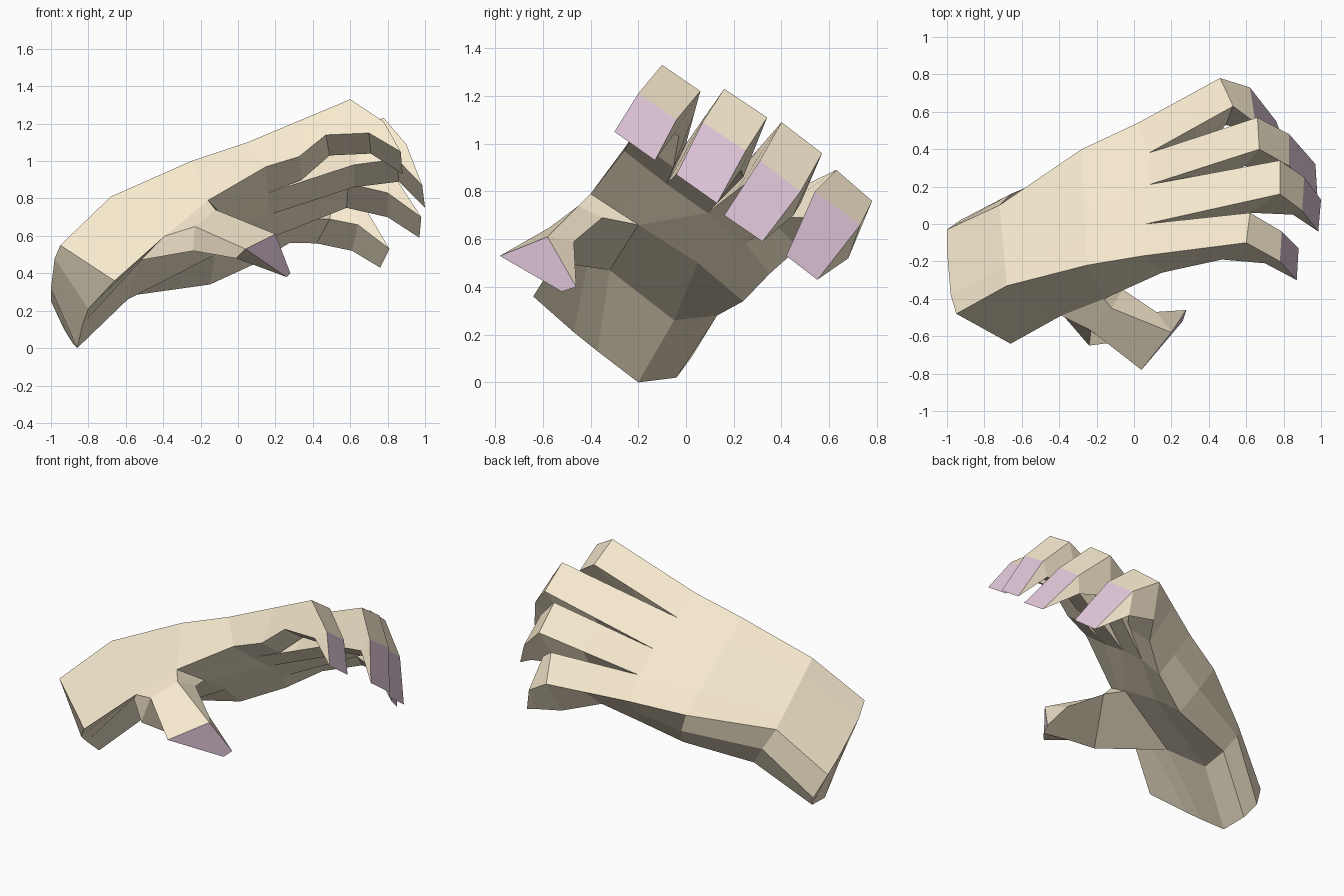
import bpy, bmesh
from mathutils import Vector as V


def material(name, rgb):
    m = bpy.data.materials.new(name)
    m.diffuse_color = (*rgb, 1)
    return m


SKIN = material("skin", (0.93, 0.82, 0.62))
NAIL = material("nail", (0.76, 0.58, 0.71))


def loft(name, rings, nail=False, skip=(), cap=()):
    """Skin equal-length closed rings. skip leaves out (band, side) faces, cap closes the first
    ring with index tuples, nail colours the first face of the last band."""
    bm = bmesh.new()
    rows = [[bm.verts.new(p) for p in r] for r in rings]
    n = len(rows[0])
    for k, (a, b) in enumerate(zip(rows, rows[1:])):
        for i in range(n):
            if (k, i) in skip:
                continue
            j = (i + 1) % n
            f = bm.faces.new((a[i], a[j], b[j], b[i]))
            f.material_index = int(nail and k == len(rows) - 2 and i == 0)
    for ids in cap:
        bm.faces.new([rows[0][i] for i in ids])
    bmesh.ops.remove_doubles(bm, verts=bm.verts, dist=0.0005)
    bmesh.ops.recalc_face_normals(bm, faces=bm.faces)
    me = bpy.data.meshes.new(name)
    bm.to_mesh(me)
    bm.free()
    me.materials.append(SKIN)
    me.materials.append(NAIL)
    ob = bpy.data.objects.new(name, me)
    bpy.context.collection.objects.link(ob)
    return ob


def spread(a, b):
    return [V(a).lerp(V(b), i / 4) for i in range(5)]


# palm rings: five points over the back, one on the outer side, five along the palm side
base_top = [V(p) for p in ((0.05, -0.17, 1.10), (0.06, 0.0, 1.0), (0.08, 0.21, 0.87),
                           (0.08, 0.38, 0.77), (0.02, 0.54, 0.67))]
base_under = [V(p) for p in ((0.15, -0.26, 0.97), (0.16, -0.08, 0.83), (0.16, 0.09, 0.71),
                             (0.15, 0.25, 0.58), (0.10, 0.35, 0.455))]
wrist_top = [(-0.95, -0.48, 0.55), (-0.98, -0.38, 0.48), (-0.99, -0.26, 0.40),
             (-1.0, -0.14, 0.32), (-1.0, -0.03, 0.25)]
wrist_under = [(-0.66, -0.64, 0.36), (-0.80, -0.47, 0.21), (-0.83, -0.37, 0.13),
               (-0.86, -0.2, 0.0), (-0.88, -0.04, 0.02)]
heel_under = [(-0.39, -0.49, 0.60), (-0.457, -0.405, 0.535), (-0.525, -0.32, 0.47),
              (-0.59, -0.05, 0.26), (-0.58, 0.13, 0.28)]
mid_under = [(-0.16, -0.40, 0.79), (-0.13, -0.30, 0.725), (-0.1, -0.2, 0.66),
             (-0.12, 0.05, 0.5), (-0.15, 0.24, 0.34)]
loft("palm", [
    wrist_top + [(-0.93, 0.02, 0.10)] + wrist_under[::-1],
    spread((-0.68, -0.33, 0.81), (-0.72, 0.10, 0.52)) + [(-0.66, 0.16, 0.40)] + heel_under[::-1],
    spread((-0.25, -0.22, 1.0), (-0.28, 0.40, 0.61)) + [(-0.21, 0.35, 0.47)] + mid_under[::-1],
    base_top + [(base_top[4] + base_under[4]) / 2] + base_under[::-1],
], skip={(1, 8), (1, 9)}, cap=[(i, i + 1, 9 - i, 10 - i) for i in range(4)] + [(4, 5, 6)])

# fingers: top corner pairs at knuckle, nail root and tip; underside shifts at knuckle,
# nail root and middle joint
fingers = {
    "index_finger": ((0.60, -0.10, 1.33), (0.62, 0.06, 1.22), (0.78, -0.20, 1.21),
                     (0.79, -0.04, 1.10), (0.87, -0.30, 1.05), (0.88, -0.13, 0.93),
                     (-0.13, -0.09, -0.19), (-0.08, -0.01, -0.06), (0, 0, -0.04)),
    "middle_finger": ((0.78, 0.16, 1.23), (0.78, 0.34, 1.11), (0.90, 0.07, 1.09),
                      (0.91, 0.25, 0.97), (0.985, -0.04, 0.87), (1.0, 0.13, 0.75),
                      (-0.16, -0.10, -0.25), (-0.05, -0.02, -0.08), (0, 0, 0)),
    "ring_finger": ((0.67, 0.40, 1.09), (0.66, 0.57, 0.96), (0.83, 0.31, 0.93),
                    (0.83, 0.48, 0.80), (0.98, 0.16, 0.70), (0.97, 0.32, 0.59),
                    (-0.08, -0.09, -0.21), (-0.03, -0.03, -0.10), (0, 0, 0)),
    "little_finger": ((0.53, 0.63, 0.89), (0.46, 0.78, 0.76), (0.65, 0.54, 0.80),
                      (0.62, 0.73, 0.66), (0.81, 0.42, 0.53), (0.76, 0.55, 0.43),
                      (-0.04, -0.10, -0.20), (-0.01, -0.05, -0.14), (0, -0.06, 0.05)),
}
for i, (name, pts) in enumerate(fingers.items()):
    k0, k1, m0, m1, t0, t1, under_k, under_m, under_j = map(V, pts)
    base = [base_top[i], base_top[i + 1], base_under[i + 1], base_under[i]]
    knuckle = [k0, k1, k1 + under_k, k0 + under_k]
    joint = [a.lerp(b, 0.55) for a, b in zip(base, knuckle)]
    joint[2:] = [p + under_j for p in joint[2:]]
    loft(name, [base, joint, knuckle, [m0, m1, m1 + under_m, m0 + under_m],
                [t0, t1, t1, t0]], nail=True)

# thumb: closes the opening in the side of the palm and ends in a wedge with a nail
tip0, tip1 = (0.26, -0.52, 0.38), (0.28, -0.46, 0.40)
loft("thumb", [
    [heel_under[0], mid_under[0], mid_under[2], heel_under[2]],
    [(-0.23, -0.57, 0.65), (-0.12, -0.45, 0.74), (-0.06, -0.35, 0.69), (-0.24, -0.65, 0.52)],
    [(0.04, -0.78, 0.53), (0.20, -0.58, 0.61), (0.12, -0.47, 0.59), (-0.01, -0.62, 0.48)],
    [tip0, tip1, tip1, tip0],
], nail=True)
